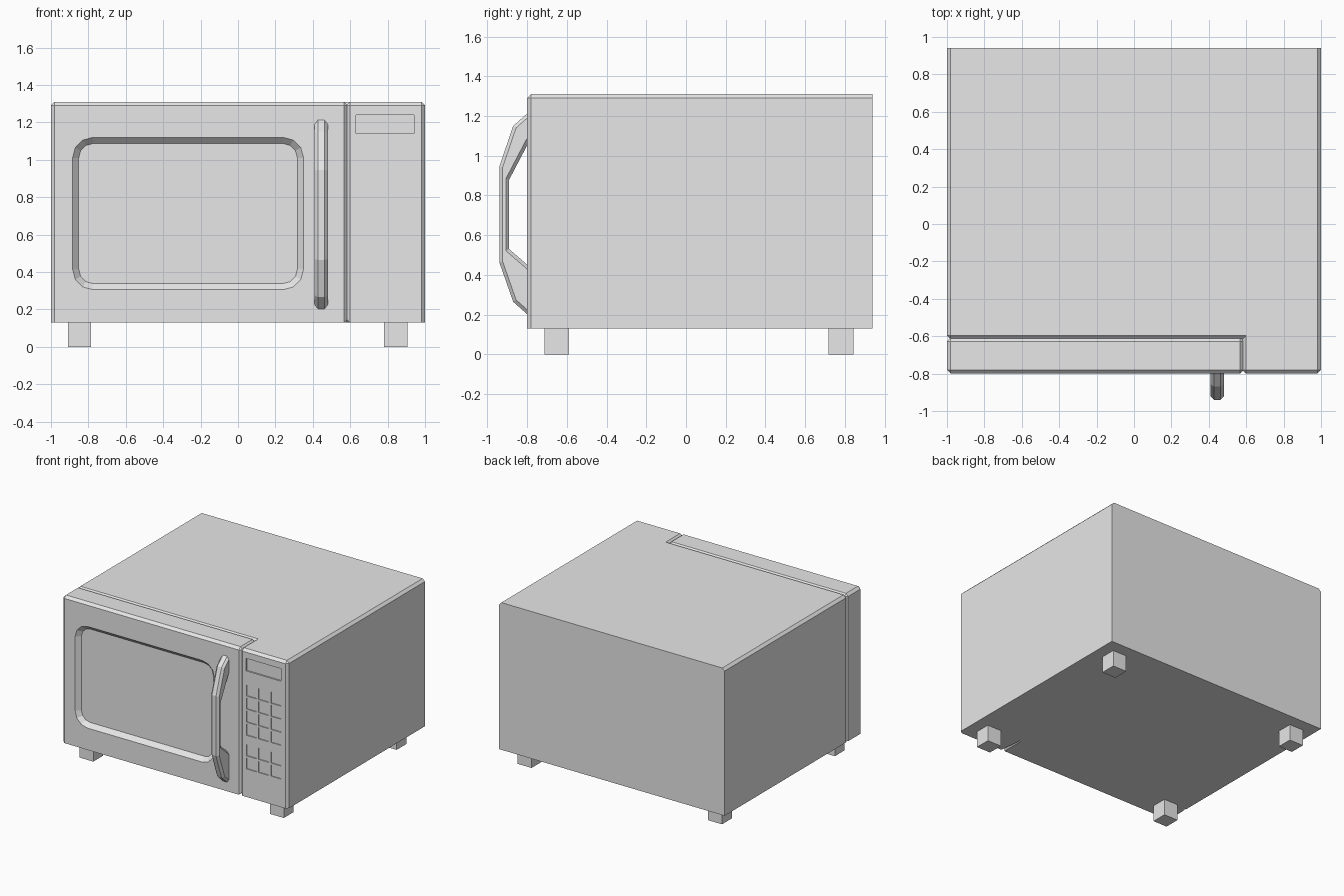
import bpy, bmesh, math
from mathutils import Vector

if "Cube" in bpy.data.objects:
    bpy.data.objects.remove(bpy.data.objects["Cube"], do_unlink=True)

BOTTOM, TOP, FRONT, BACK = 0.13, 1.31, -0.8, 0.94
CHAMFER = 0.02

grey = bpy.data.materials.new("light_grey")
grey.use_nodes = True
grey.diffuse_color = (0.8, 0.8, 0.8, 1)
grey.node_tree.nodes["Principled BSDF"].inputs["Base Color"].default_value = (0.8, 0.8, 0.8, 1)


def loft(bm, start, end):
    """Closed solid between two matching outlines."""
    a = [bm.verts.new(p) for p in start]
    b = [bm.verts.new(p) for p in end]
    bm.faces.new(a)
    bm.faces.new(b[::-1])
    for i in range(len(a)):
        j = (i + 1) % len(a)
        bm.faces.new((a[j], a[i], b[i], b[j]))


def box(bm, x0, x1, y0, y1, z0, z1):
    ring = [(x0, y0), (x1, y0), (x1, y1), (x0, y1)]
    loft(bm, [(x, y, z0) for x, y in ring], [(x, y, z1) for x, y in ring])


def chamfer(bm, rule, width=CHAMFER):
    """Chamfer the edges whose midpoint and direction satisfy the rule."""
    bm.normal_update()
    chosen = []
    for e in bm.edges:
        a, b = e.verts[0].co, e.verts[1].co
        if rule((a + b) / 2, (b - a).normalized()):
            chosen.append(e)
    bmesh.ops.bevel(bm, geom=chosen, offset=width, segments=1,
                    affect='EDGES', profile=0.5)


def finish(bm, name):
    bmesh.ops.recalc_face_normals(bm, faces=bm.faces)
    mesh = bpy.data.meshes.new(name)
    bm.to_mesh(mesh)
    bm.free()
    mesh.materials.append(grey)
    obj = bpy.data.objects.new(name, mesh)
    bpy.context.collection.objects.link(obj)
    return obj


def carve(obj, cutter):
    """Subtract the cutter, bake the result and drop the cutter."""
    cutter.hide_render = True
    mod = obj.modifiers.new("recess", 'BOOLEAN')
    mod.operation, mod.solver, mod.object = 'DIFFERENCE', 'EXACT', cutter
    graph = bpy.context.evaluated_depsgraph_get()
    baked = bpy.data.meshes.new_from_object(obj.evaluated_get(graph))
    obj.modifiers.clear()
    obj.data = baked
    bpy.data.objects.remove(cutter, do_unlink=True)


def near(a, b):
    return abs(a - b) < 0.001


# Main body: L-shaped footprint that includes the control panel
STEP_Y, PANEL_X = -0.617, 0.578
outline = [(-1, STEP_Y), (PANEL_X, STEP_Y), (PANEL_X, FRONT),
           (1, FRONT), (1, BACK), (-1, BACK)]
bm = bmesh.new()
loft(bm, [(x, y, BOTTOM) for x, y in outline], [(x, y, TOP) for x, y in outline])


def body_rule(m, d):
    if abs(d.z) > 0.9:
        return near(m.y, FRONT) or (near(m.x, -1) and near(m.y, STEP_Y))
    if near(m.z, TOP):
        return not near(m.y, BACK)
    return near(m.x, PANEL_X)


chamfer(bm, body_rule)
body = finish(bm, "body")

# Display and keypad recesses in the control panel
bm = bmesh.new()
box(bm, 0.63, 0.94, FRONT - 0.05, FRONT + 0.012, 1.14, 1.24)
for row in range(6):
    top = 1.03 - row * 0.105 - (0.06 if row > 3 else 0)
    for col in range(3):
        left = 0.635 + col * 0.108
        box(bm, left, left + 0.089, FRONT - 0.05, FRONT + 0.008, top - 0.09, top)
carve(body, finish(bm, "keypad_cutter"))

# Door
DOOR_X = 0.588
bm = bmesh.new()
box(bm, -1, DOOR_X, FRONT, -0.607, BOTTOM, TOP)
chamfer(bm, lambda m, d: not near(m.z, BOTTOM) or near(m.x, DOOR_X))
door = finish(bm, "door")


def rounded_outline(grow, y):
    """Window outline with three-sided corners, offset by grow."""
    cx, cz, radius = (-0.267, 0.7125, 0.11 + grow)
    hx, hz = 0.6175 + grow - radius, 0.4075 + grow - radius
    pts = []
    for q, (sx, sz) in enumerate([(1, 1), (-1, 1), (-1, -1), (1, -1)]):
        for k in range(4):
            t = math.radians(q * 90 + k * 30)
            pts.append((cx + sx * hx + radius * math.cos(t), y,
                        cz + sz * hz + radius * math.sin(t)))
    return pts


# Window recess with sloping rim
bm = bmesh.new()
loft(bm, rounded_outline(0.02, FRONT - 0.02), rounded_outline(-0.033, FRONT + 0.033))
carve(door, finish(bm, "window_cutter"))

# Handle: bracket profile with chamfered rims
profile = [(-0.78, 1.23), (-0.87, 1.15), (-0.94, 0.945), (-0.94, 0.465),
           (-0.87, 0.265), (-0.78, 0.185), (-0.78, 0.435), (-0.89, 0.53),
           (-0.89, 0.88), (-0.78, 1.09)]
bm = bmesh.new()
loft(bm, [(0.41, y, z) for y, z in profile], [(0.48, y, z) for y, z in profile])
chamfer(bm, lambda m, d: abs(d.x) < 0.1 and not near(m.y, -0.78), 0.017)
finish(bm, "handle")

# Feet
for side, x in (("right", -0.847), ("left", 0.843)):
    for end, y in (("front", -0.65), ("back", 0.78)):
        bm = bmesh.new()
        box(bm, x - 0.062, x + 0.062, y - 0.062, y + 0.062, 0, BOTTOM)
        finish(bm, f"{end}_{side}_foot")
